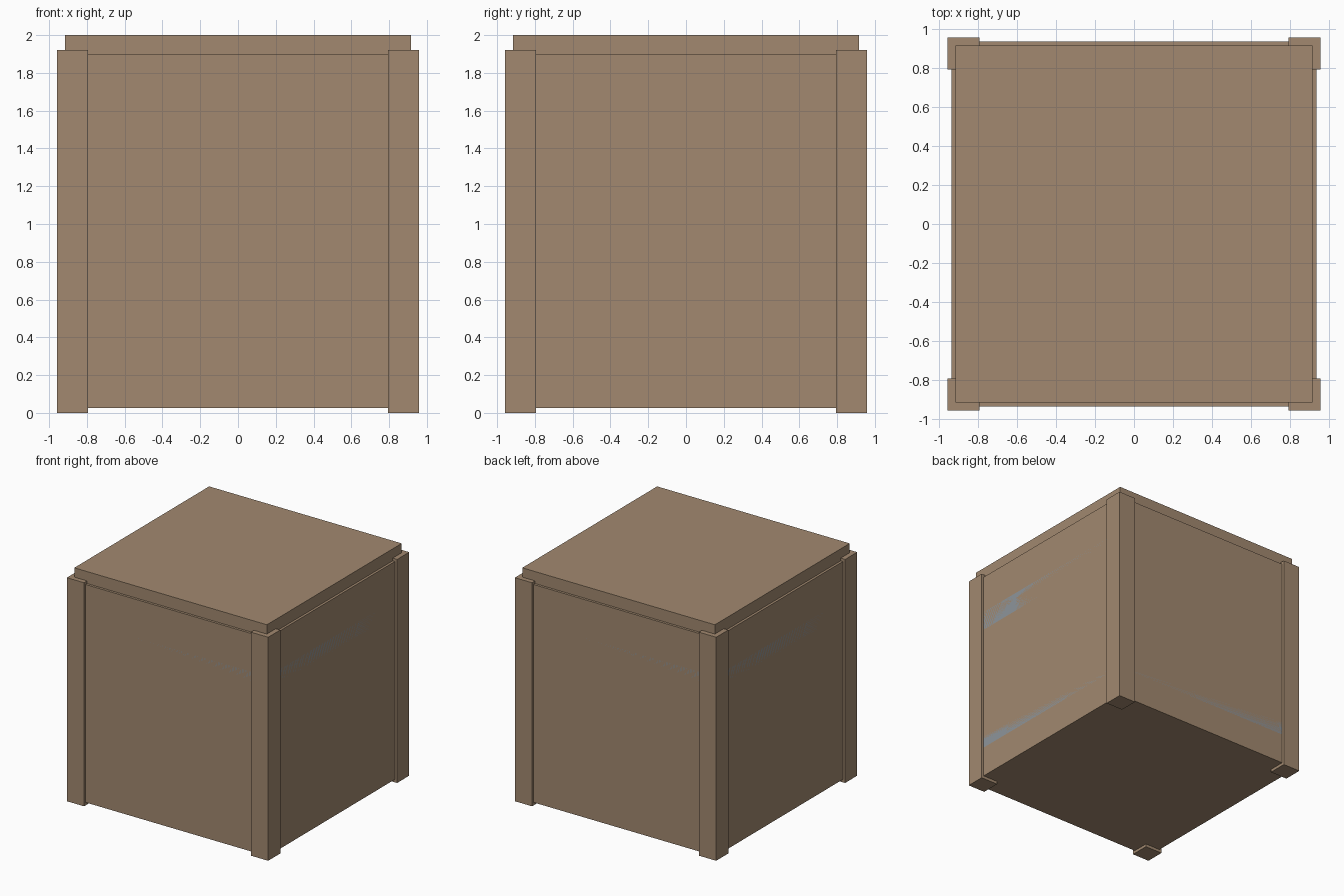
import bpy

if "Cube" in bpy.data.objects:
    bpy.data.objects.remove(bpy.data.objects["Cube"])


def material(name, rgb):
    m = bpy.data.materials.new(name)
    m.diffuse_color = (*rgb, 1.0)
    m.use_nodes = True
    m.node_tree.nodes["Principled BSDF"].inputs["Base Color"].default_value = m.diffuse_color
    return m


wood = material("wood", (0.36, 0.25, 0.16))
steel = material("steel", (0.27, 0.30, 0.33))


def box(name, lo, hi, mat):
    centre = [(a + b) / 2 for a, b in zip(lo, hi)]
    bpy.ops.mesh.primitive_cube_add(size=1, location=centre)
    ob = bpy.context.object
    ob.name = name
    ob.scale = [b - a for a, b in zip(lo, hi)]
    bpy.ops.object.transform_apply(location=False, rotation=False, scale=True)
    ob.data.materials.append(mat)
    return ob


BODY, LID, POST_IN, POST_OUT = 0.936, 0.915, 0.793, 0.957

# Crate body and lid
box("crate_body", (-BODY, -BODY, 0.025), (BODY, BODY, 1.897), wood)
box("lid", (-LID, -LID, 1.897), (LID, LID, 2.0), wood)

# Corner posts
for sx, side in ((-1, "left"), (1, "right")):
    for sy, end in ((-1, "front"), (1, "back")):
        xs = sorted((sx * POST_IN, sx * POST_OUT))
        ys = sorted((sy * POST_IN, sy * POST_OUT))
        box(f"{end}_{side}_post", (xs[0], ys[0], 0), (xs[1], ys[1], 1.92), wood)

# Metal bands set flush with the panels
for level, z in (("lower", 0.375), ("upper", 1.485)):
    box(f"{level}_band", (-BODY, -BODY, z - 0.083), (BODY, BODY, z + 0.083), steel)
